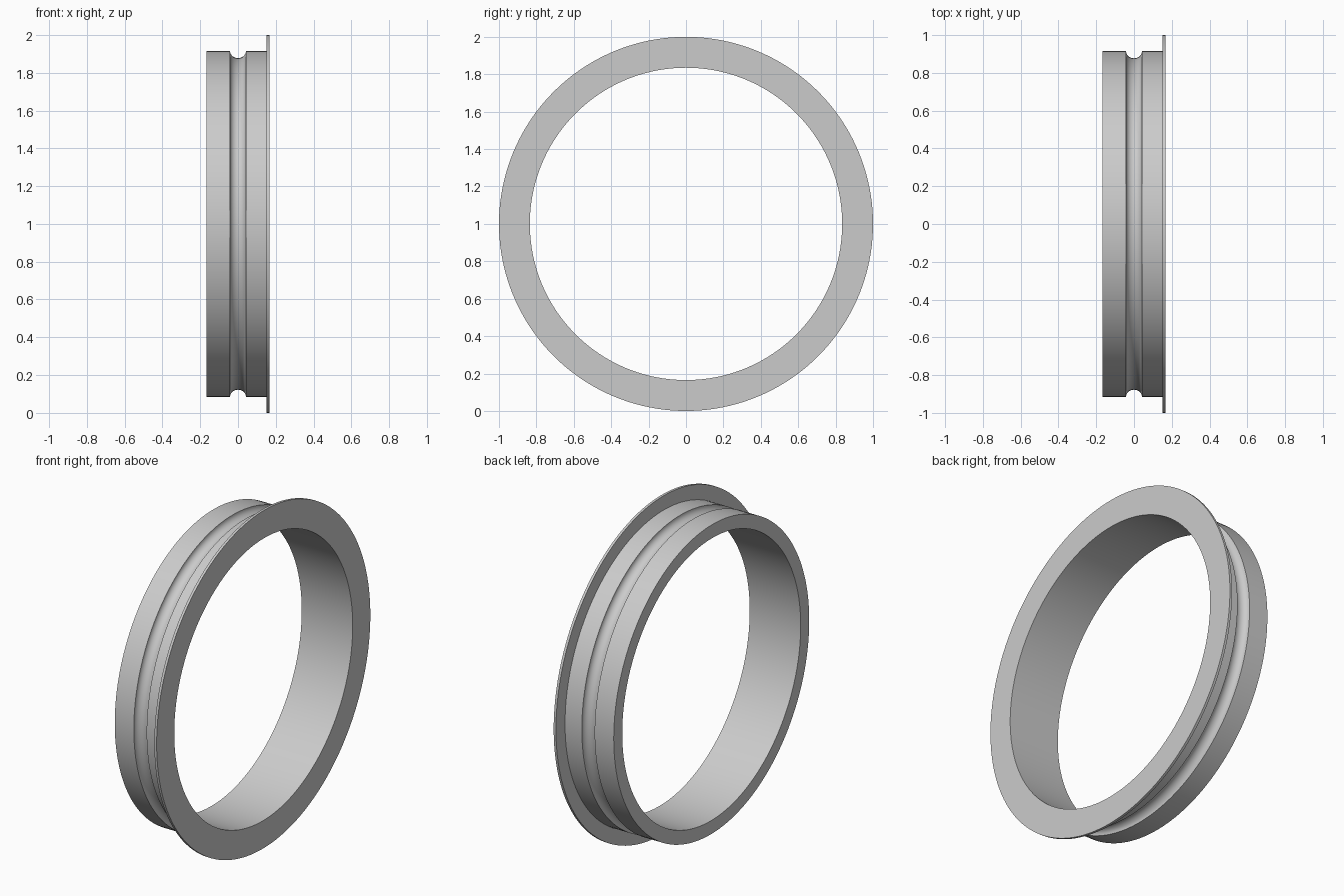
import bpy
import bmesh
from math import cos, sin, pi, radians

cube = bpy.data.objects.get("Cube")
if cube:
    bpy.data.objects.remove(cube, do_unlink=True)

SEGMENTS = 160
BORE, BODY, FLANGE = 0.835, 0.915, 1.0    # radii
HALF_WIDTH, FLANGE_INNER = 0.167, 0.152   # positions along the axis
GROOVE = 0.042                            # radius of the round groove
GROOVE_STEPS = 14

# Plain grey metal
grey = bpy.data.materials.new("grey_metal")
grey.use_nodes = True
colour = (0.6, 0.6, 0.6, 1)
grey.diffuse_color = colour
grey.node_tree.nodes["Principled BSDF"].inputs["Base Color"].default_value = colour

# Closed cross-section as (axial position, radius): sleeve, groove, flange
groove = [(-GROOVE * cos(pi * i / GROOVE_STEPS),
           BODY - 0.9 * GROOVE * sin(pi * i / GROOVE_STEPS))
          for i in range(GROOVE_STEPS + 1)]
profile = [(-HALF_WIDTH, BORE), (-HALF_WIDTH, BODY), *groove,
           (FLANGE_INNER, BODY), (FLANGE_INNER, FLANGE),
           (HALF_WIDTH, FLANGE), (HALF_WIDTH, BORE)]

# Sweep the cross-section around the x axis
bm = bmesh.new()
rings = []
for s in range(SEGMENTS):
    a = 2 * pi * s / SEGMENTS
    rings.append([bm.verts.new((x, r * cos(a), r * sin(a))) for x, r in profile])
for s in range(SEGMENTS):
    here, there = rings[s], rings[(s + 1) % SEGMENTS]
    for i in range(len(profile)):
        j = (i + 1) % len(profile)
        bm.faces.new((here[i], here[j], there[j], there[i]))
bmesh.ops.recalc_face_normals(bm, faces=bm.faces)

mesh = bpy.data.meshes.new("flanged_ring")
bm.to_mesh(mesh)
bm.free()
mesh.materials.append(grey)

ring = bpy.data.objects.new("flanged_ring", mesh)
ring.location.z = FLANGE
bpy.context.collection.objects.link(ring)
bpy.ops.object.select_all(action='DESELECT')
ring.select_set(True)
bpy.context.view_layer.objects.active = ring
bpy.ops.object.shade_smooth_by_angle(angle=radians(30))
